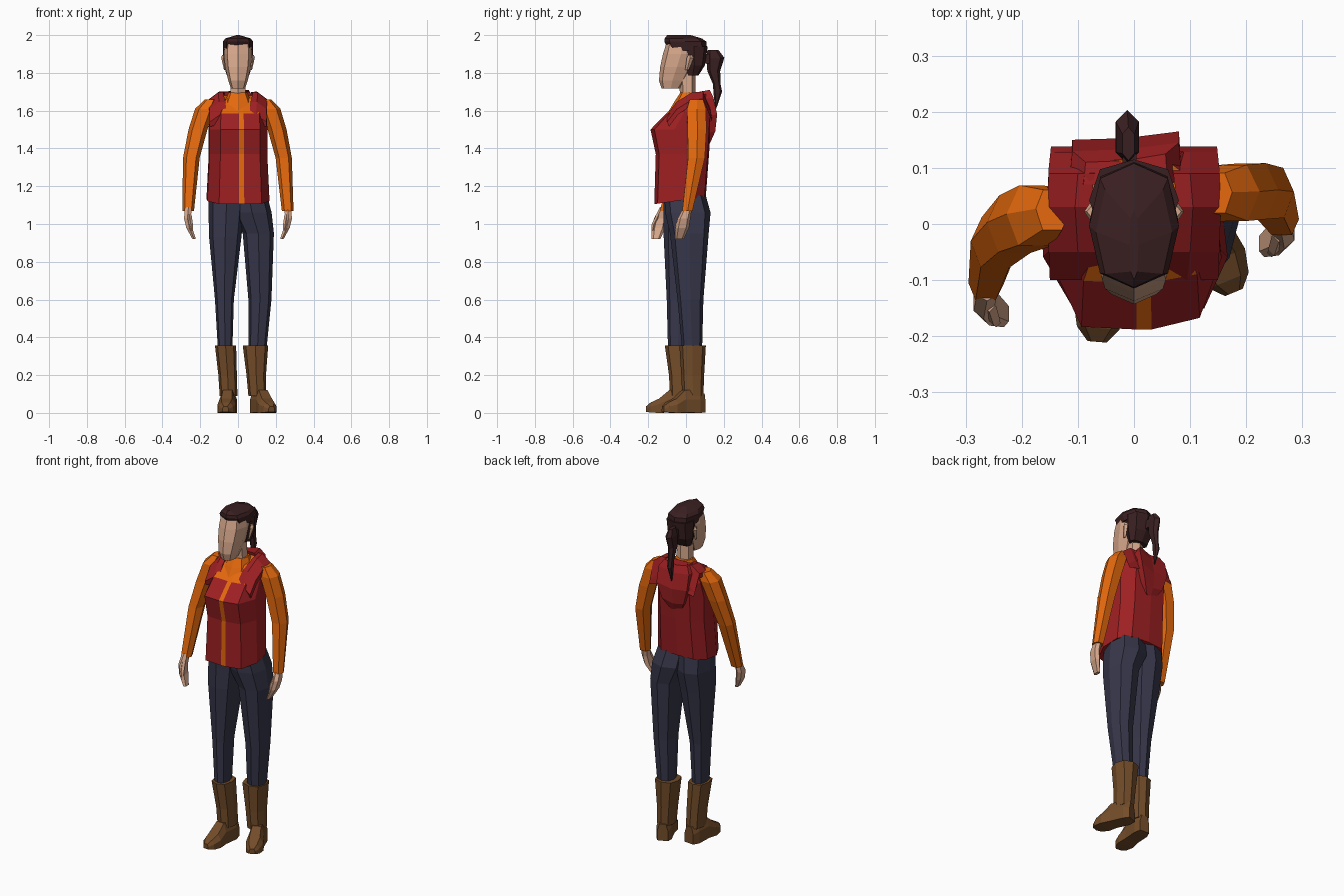
import bpy, bmesh, math
from mathutils import Vector


def material(name, rgb):
    m = bpy.data.materials.new(name)
    m.diffuse_color = (*rgb, 1)
    return m


RED = material("vest red", (0.34, 0.014, 0.016))
ORANGE = material("shirt orange", (0.78, 0.14, 0.004))
NAVY = material("trouser navy", (0.038, 0.038, 0.07))
BROWN = material("boot brown", (0.17, 0.072, 0.022))
HAIR = material("hair brown", (0.042, 0.014, 0.015))
SKIN = material("skin", (0.68, 0.39, 0.26))


def loft(name, rings, mats, rule=None):
    """Skin a stack of equal-length rings; rule(ring, column) picks the material."""
    bm = bmesh.new()
    rows = [[bm.verts.new(p) for p in r] for r in rings]
    n = len(rows[0])
    for i in range(len(rows) - 1):
        for j in range(n):
            k = (j + 1) % n
            f = bm.faces.new((rows[i][j], rows[i][k], rows[i + 1][k], rows[i + 1][j]))
            f.material_index = rule(i, j) if rule else 0
    bm.faces.new(rows[0][::-1])
    top = bm.faces.new(rows[-1])
    top.material_index = len(mats) - 1
    bmesh.ops.recalc_face_normals(bm, faces=bm.faces)
    me = bpy.data.meshes.new(name)
    bm.to_mesh(me)
    bm.free()
    ob = bpy.data.objects.new(name, me)
    bpy.context.collection.objects.link(ob)
    for m in mats:
        me.materials.append(m)
    return ob


def oval(x, y, z, rx, ry, n=6, power=0.8, turn=0.0):
    """Horizontal ring, squarer than an ellipse, first point at the front."""
    pts = []
    for i in range(n):
        a = -math.pi / 2 + turn + 2 * math.pi * i / n
        c, s = math.cos(a), math.sin(a)
        pts.append(Vector((x + rx * math.copysign(abs(c) ** power, c),
                           y + ry * math.copysign(abs(s) ** power, s), z)))
    return pts


def limb(name, mat, rows, n=6, turn=0.0):
    return loft(name, [oval(*r, n=n, turn=turn) for r in rows], [mat])


def spans(name, mat, rows, n=8):
    """Rows are (z, x0, x1, y0, y1)."""
    return limb(name, mat, [((a + b) / 2, (c + d) / 2, z, (b - a) / 2, (d - c) / 2)
                            for z, a, b, c, d in rows], n)


# Vest with shirt stripe and neckline coloured by column
PLAN = [(-.97, -.2), (-.6, -.97), (.03, -1), (.2, -1), (.75, -.87), (1, -.2),
        (.93, .55), (.58, .95), (-.1, 1), (-.7, .95), (-1, .5)]
LEVELS = [(1.125, .167, -.168, .105, .02), (1.37, .155, -.16, .122, 0),
          (1.5, .156, -.188, .13, 0), (1.595, .15, -.105, .135, .01),
          (1.675, .105, -.025, .115, .015)]
torso = [[(rx * u, (y0 + y1) / 2 + v * (y1 - y0) / 2, z + t * v) for u, v in PLAN]
         for z, rx, y0, y1, t in LEVELS]
loft("vest", torso, [RED, ORANGE],
     lambda i, j: 1 if j == 2 or (i == 3 and j in (1, 2, 3)) else 0)

# Shoulder straps, sunk into the vest at both ends
for s, side in ((-1, "left"), (1, "right")):
    path = [(.095, .06, .15, -.1, 1.575), (.1, .066, .152, -.05, 1.642),
            (.105, .078, .155, .03, 1.692), (.1, .07, .152, .09, 1.697),
            (.1, .065, .148, .128, 1.6)]
    loft(side + "_vest_strap",
         [[(s * a, y, z + .002), (s * m, y, z + .004), (s * b, y, z - .035),
           (s * b, y + .01, z - .06), (s * a, y + .01, z - .04)]
          for m, a, b, y, z in path], [RED])

# Folded hood on the back
hood = [(1.70, .075, .07, .125), (1.66, .1, .08, .145), (1.57, .1, .09, .165),
        (1.48, .07, .1, .155), (1.42, .035, .1, .128)]
loft("hood", [[(-.015 - w, a, z), (-.015 + w, a, z), (-.015 + w * .95, b, z + .01),
               (-.015, b - .012, z - .012), (-.015 - w * .95, b - .015, z)]
              for z, w, a, b in hood], [RED])

# Shirt collar and neck
spans("shirt_collar", ORANGE, [(1.6, -.08, .08, -.09, .1), (1.65, -.07, .07, -.06, .09),
                               (1.695, -.05, .05, -.03, .065)])
spans("neck", SKIN, [(1.66, -.045, .045, -.03, .05), (1.8, -.042, .042, -.04, .05)], 6)

# Head and ears
spans("face", SKIN, [(1.718, -.038, .038, -.13, -.03), (1.76, -.052, .052, -.143, 0),
                     (1.83, -.068, .068, -.137, .04), (1.9, -.075, .075, -.122, .07),
                     (1.97, -.068, .068, -.1, .05)])
for s, side in ((-1, "left"), (1, "right")):
    limb(side + "_ear", SKIN, [(s * .07, .005, 1.815, .004, .01),
                               (s * .077, .022, 1.88, .012, .018),
                               (s * .076, .022, 1.895, .008, .01)], 4)

# Hair cap, back of hair and ponytail
spans("hair_cap", HAIR, [(1.915, -.078, .078, -.09, .112), (1.965, -.08, .08, -.115, .108),
                         (1.982, -.068, .068, -.113, .085), (2.0, -.008, .008, -.1, .025)])
spans("back_hair", HAIR, [(1.785, -.058, .058, .005, .065), (1.84, -.076, .076, -.012, .1),
                          (1.94, -.08, .08, -.03, .115)])
limb("ponytail", HAIR, [(-.01, .143, 1.92, .012, .03), (-.012, .155, 1.88, .023, .048),
                        (-.015, .147, 1.81, .02, .034), (-.015, .163, 1.74, .015, .02),
                        (-.015, .168, 1.70, .015, .023), (-.015, .157, 1.61, .002, .003)])
limb("hair_tie", HAIR, [(-.008, .11, 1.85, .014, .025), (-.008, .11, 1.9, .014, .025)])

# Sleeves
limb("left_sleeve", ORANGE, [(-.145, .025, 1.66, .03, .04), (-.175, .015, 1.61, .052, .06),
                             (-.212, 0, 1.5, .05, .057), (-.247, -.033, 1.35, .044, .05),
                             (-.264, -.107, 1.07, .031, .033)], turn=.5)
limb("right_sleeve", ORANGE, [(.145, .055, 1.66, .03, .04), (.172, .055, 1.61, .052, .056),
                              (.207, .058, 1.5, .05, .056), (.242, .055, 1.35, .043, .05),
                              (.263, .007, 1.07, .031, .03)], turn=-.5)

# Hands with thumbs
for side, s, y in (("left", -1, -.125), ("right", 1, 0)):
    limb(side + "_hand", SKIN, [(s * .262, y + .01, 1.09, .02, .022),
                                (s * .268, y - .01, 1.03, .02, .034),
                                (s * .258, y - .02, .98, .018, .036),
                                (s * .232, y - .035, .92, .01, .024)])
    limb(side + "_thumb", SKIN, [(s * .258, y - .02, 1.05, .012, .012),
                                 (s * .25, y - .045, 1.0, .011, .011),
                                 (s * .245, y - .052, .965, .007, .007)], 4)

# Trouser legs
spans("left_trouser_leg", NAVY, [(.33, -.106, -.03, -.095, .01), (.6, -.122, -.022, -.102, .03),
                                 (.93, -.153, .018, -.118, .085), (1.05, -.156, .03, -.118, .11),
                                 (1.15, -.156, .04, -.118, .1)])
spans("right_trouser_leg", NAVY, [(.33, .055, .15, -.02, .085), (.6, .055, .177, -.045, .092),
                                  (.95, .025, .19, -.085, .12), (1.06, -.03, .178, -.11, .13),
                                  (1.15, -.04, .155, -.115, .105)])


# Boots: a shaft and a foot swept from heel to toe
def boot(side, shaft, heel, toe):
    spans(side + "_boot_shaft", BROWN, shaft)
    h, d = Vector((*heel, 0)), Vector((*toe, 0)) - Vector((*heel, 0))
    across = Vector((-d.y, d.x, 0)).normalized()
    rings = []
    for t, low, high, w in ((0, .01, .1, .03), (.15, .008, .12, .042), (.5, .01, .12, .041),
                            (.72, .008, .075, .048), (.9, .01, .055, .038), (1, .014, .035, .017)):
        c = h + d * t
        rings.append([c + across * (k * w) + Vector((0, 0, z)) for k, z in
                      ((-1, low - .008), (1, low - .008), (1, high * .6), (.6, high),
                       (-.6, high), (-1, high * .6))])
    loft(side + "_boot_foot", rings, [BROWN])


boot("left", [(.09, -.097, -.003, -.085, .036), (.2, -.104, -.006, -.09, .034),
              (.357, -.122, -.01, -.112, .03)], (-.045, .036), (-.066, -.21))
boot("right", [(.09, .055, .15, -.02, .092), (.2, .045, .148, -.025, .096),
               (.357, .025, .16, -.035, .105)], (.09, .092), (.178, -.122))
